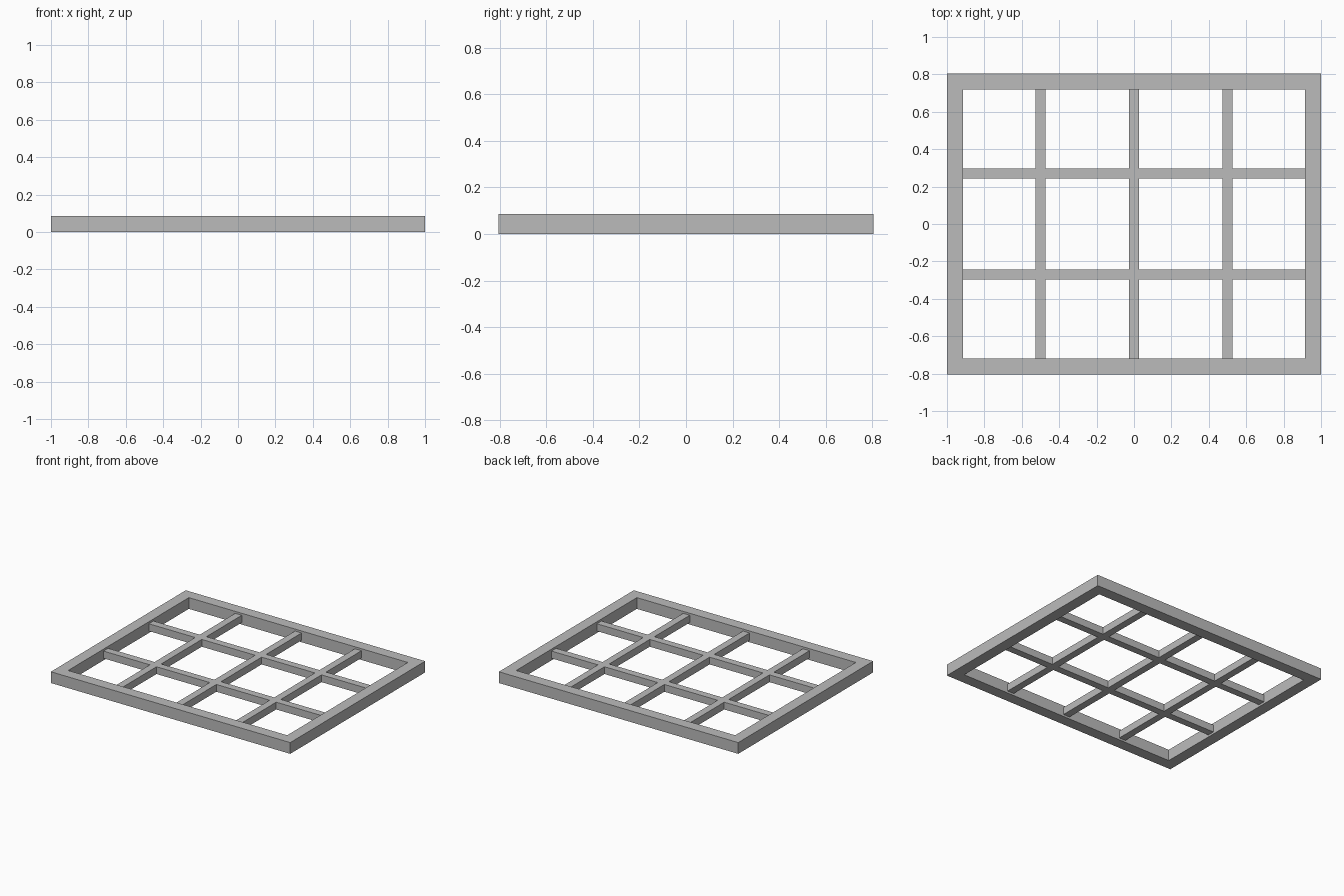
import bpy
import bmesh

cube = bpy.data.objects.get("Cube")
if cube:
    bpy.data.objects.remove(cube, do_unlink=True)

HALF_X, HALF_Y = 1.0, 0.805      # outer half sizes
RAIL = 0.085                     # frame rail width and height
BAR = 0.055                      # glazing bar width and height
IN_X, IN_Y = HALF_X - RAIL, HALF_Y - RAIL

grey = bpy.data.materials.new("plain_grey")
grey.use_nodes = True
colour = (0.5, 0.5, 0.5, 1)
grey.diffuse_color = colour
grey.node_tree.nodes["Principled BSDF"].inputs["Base Color"].default_value = colour


def lattice(name, xs, ys, keep, z, height):
    """Extrude the kept cells of an uneven grid into one clean solid."""
    bm = bmesh.new()
    verts = [[bm.verts.new((x, y, z)) for y in ys] for x in xs]
    for i in range(len(xs) - 1):
        for j in range(len(ys) - 1):
            if keep(i, j):
                bm.faces.new((verts[i][j], verts[i + 1][j],
                              verts[i + 1][j + 1], verts[i][j + 1]))
    loose = [v for v in bm.verts if not v.link_faces]
    bmesh.ops.delete(bm, geom=loose, context='VERTS')
    top = bmesh.ops.extrude_face_region(bm, geom=bm.faces[:])["geom"]
    bmesh.ops.translate(bm, vec=(0, 0, height),
                        verts=[g for g in top if isinstance(g, bmesh.types.BMVert)])
    bmesh.ops.recalc_face_normals(bm, faces=bm.faces[:])
    mesh = bpy.data.meshes.new(name)
    bm.to_mesh(mesh)
    bm.free()
    mesh.materials.append(grey)
    obj = bpy.data.objects.new(name, mesh)
    bpy.context.collection.objects.link(obj)
    return obj


def bar_edges(inner, centres):
    """Grid lines between the frame's inner faces, with a pair for each bar."""
    sides = [c + s * BAR / 2 for c in centres for s in (-1, 1)]
    return [-inner, *sides, inner]


# Outer frame: every cell but the middle one
lattice("outer_frame", [-HALF_X, -IN_X, IN_X, HALF_X], [-HALF_Y, -IN_Y, IN_Y, HALF_Y],
        lambda i, j: (i, j) != (1, 1), 0, RAIL)

# Crossing bars: odd columns and rows, set back from both frame faces
lattice("crossing_bars", bar_edges(IN_X, (-0.5, 0, 0.5)), bar_edges(IN_Y, (-0.27, 0.27)),
        lambda i, j: i % 2 or j % 2, (RAIL - BAR) / 2, BAR)
